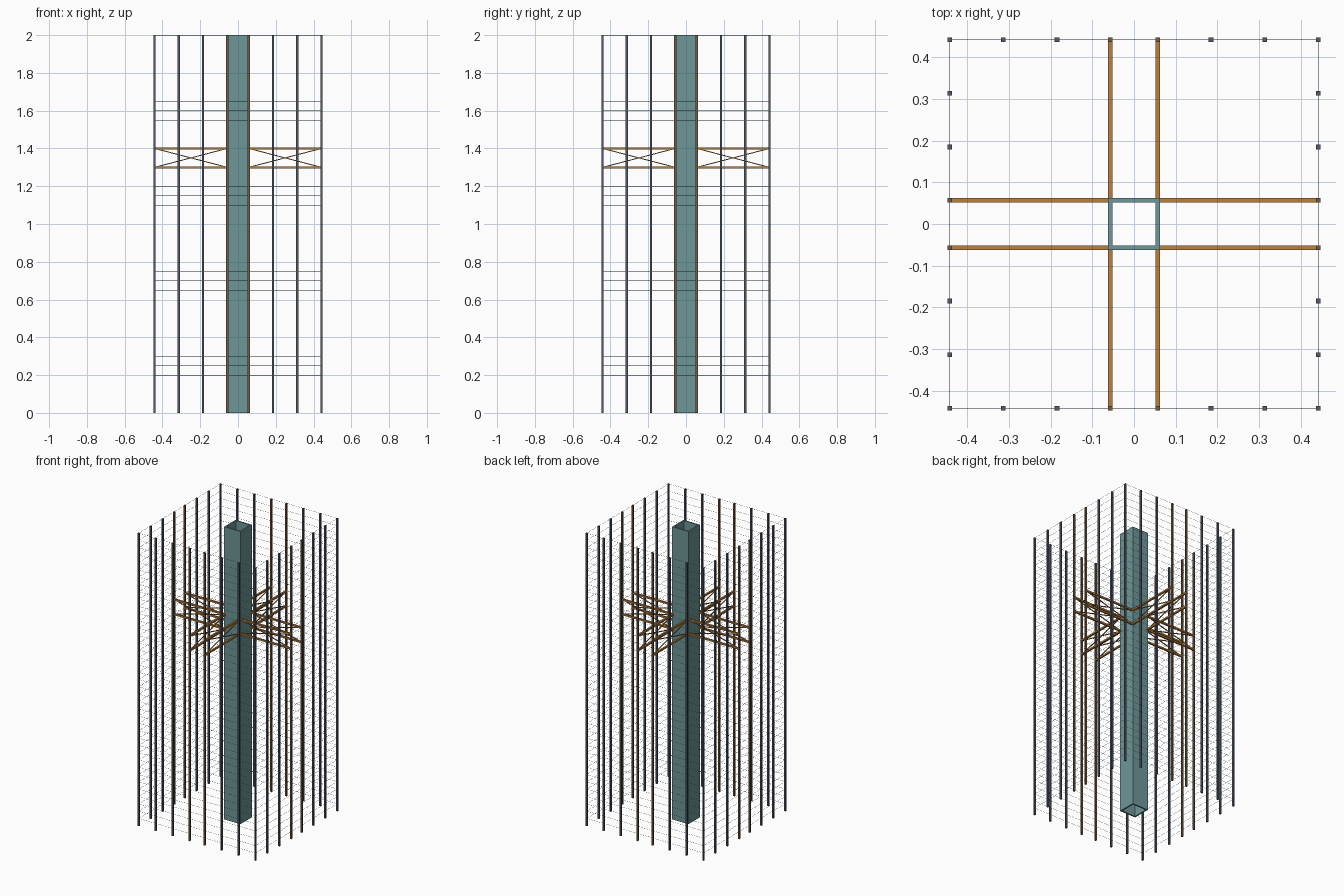
import bpy, bmesh
from mathutils import Vector, Matrix

if "Cube" in bpy.data.objects:
    bpy.data.objects.remove(bpy.data.objects["Cube"])

HEIGHT, EDGE, CORE = 2.0, 0.4415, 0.057
GRID = [-EDGE, -0.3135, -0.1845, -CORE, CORE, 0.1845, 0.3135, EDGE]


def material(name, rgb):
    m = bpy.data.materials.new(name)
    m.diffuse_color = (*rgb, 1)
    m.use_nodes = True
    m.node_tree.nodes["Principled BSDF"].inputs["Base Color"].default_value = m.diffuse_color
    return m


teal = material("teal concrete", (0.155, 0.31, 0.31))
slate = material("slate steel", (0.085, 0.105, 0.14))
brown = material("brown steel", (0.17, 0.10, 0.05))
orange = material("orange steel", (0.50, 0.215, 0.045))


def add_bar(bm, a, b, width, height):
    """Rectangular bar between two points."""
    a, b = Vector(a), Vector(b)
    d = (b - a).normalized()
    up = Vector((0, 1, 0)) if abs(d.z) > 0.9 else Vector((0, 0, 1))
    side = d.cross(up).normalized()
    up = side.cross(d)
    rot = Matrix((side, up, d)).transposed().to_4x4()
    scale = Matrix.Diagonal((width, height, (b - a).length, 1))
    bmesh.ops.create_cube(bm, size=1, matrix=Matrix.Translation((a + b) / 2) @ rot @ scale)


def bars(name, mat, items, width, height=None):
    bm = bmesh.new()
    for a, b in items:
        add_bar(bm, a, b, width, height or width)
    me = bpy.data.meshes.new(name)
    bm.to_mesh(me)
    bm.free()
    me.materials.append(mat)
    ob = bpy.data.objects.new(name, me)
    bpy.context.collection.objects.link(ob)


# Core: hollow square tube, open at both ends
bm = bmesh.new()
o, i = CORE + 0.005, CORE - 0.005
corners = [(-1, -1), (1, -1), (1, 1), (-1, 1)]
rings = [[bm.verts.new((x * r, y * r, z)) for x, y in corners]
         for r, z in ((o, 0), (o, HEIGHT), (i, HEIGHT), (i, 0))]
for k in range(4):
    r, s = rings[k], rings[(k + 1) % 4]
    for j in range(4):
        n = (j + 1) % 4
        bm.faces.new((r[j], r[n], s[n], s[j]))
bmesh.ops.recalc_face_normals(bm, faces=bm.faces)
me = bpy.data.meshes.new("core_walls")
bm.to_mesh(me)
bm.free()
me.materials.append(teal)
bpy.context.collection.objects.link(bpy.data.objects.new("core_walls", me))

# Perimeter columns, those on the truss lines in brown
plain, braced = [], []
for x in GRID:
    for y in GRID:
        if max(abs(x), abs(y)) == EDGE:
            group = braced if min(abs(x), abs(y)) == CORE else plain
            group.append(((x, y, 0), (x, y, HEIGHT)))
bars("perimeter_columns", slate, plain, 0.011)
bars("outrigger_columns", brown, braced, 0.011)

# Outrigger trusses: two chords and crossed diagonals on each arm
LOW, TOP = 1.3, 1.4
chords, diagonals = [], []
for side in (-1, 1):
    for line in (-CORE, CORE):
        for along_x in (True, False):
            def at(t, z):
                return (side * t, line, z) if along_x else (line, side * t, z)
            for z in (LOW, TOP):
                chords.append((at(CORE, z), at(EDGE, z)))
            diagonals.append((at(CORE, LOW), at(EDGE, TOP)))
            diagonals.append((at(CORE, TOP), at(EDGE, LOW)))
bars("outrigger_chords", orange, chords, 0.011)
bars("outrigger_diagonals", orange, diagonals, 0.005)

# Hair-thin edge beams around every floor
edges = []
for floor in range(1, 41):
    z = floor * 0.05 - 0.0004
    for s in (-EDGE, EDGE):
        edges.append(((-EDGE, s, z), (EDGE, s, z)))
        edges.append(((s, -EDGE, z), (s, EDGE, z)))
bars("floor_edge_beams", slate, edges, 0.0008)
